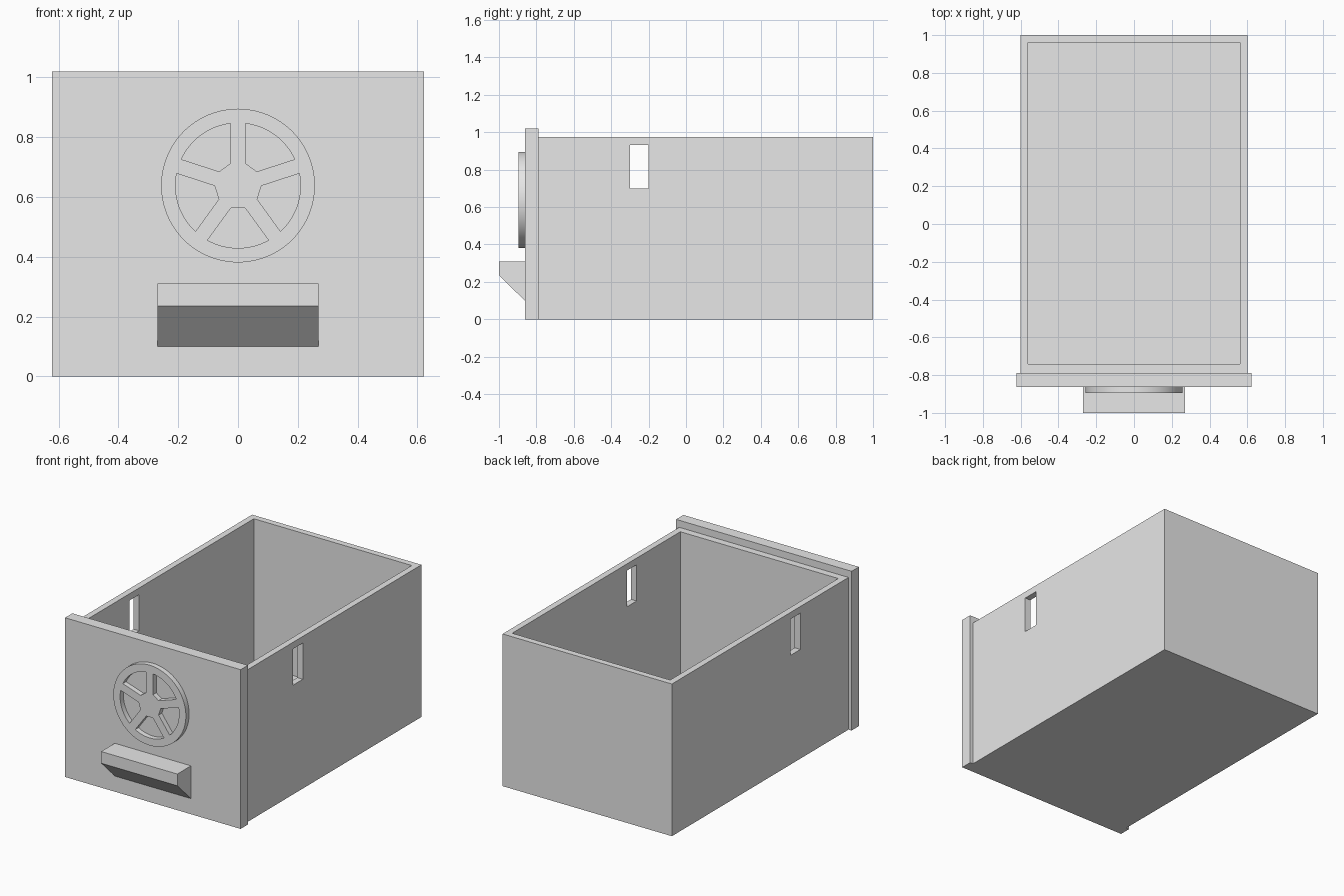
import bpy, bmesh
from math import sin, cos, pi, radians, asin
from mathutils import Vector

cube = bpy.data.objects.get("Cube")
if cube:
    bpy.data.objects.remove(cube, do_unlink=True)

grey = bpy.data.materials.new("plain grey")
grey.use_nodes = True
grey.diffuse_color = (0.8, 0.8, 0.8, 1)
grey.node_tree.nodes["Principled BSDF"].inputs["Base Color"].default_value = (0.8, 0.8, 0.8, 1)


def prism(name, points, extrude):
    """Solid made by pushing a flat outline along a vector."""
    bm = bmesh.new()
    face = bm.faces.new([bm.verts.new(p) for p in points])
    new = bmesh.ops.extrude_face_region(bm, geom=[face])["geom"]
    bmesh.ops.translate(bm, vec=Vector(extrude),
                        verts=[v for v in new if isinstance(v, bmesh.types.BMVert)])
    bmesh.ops.recalc_face_normals(bm, faces=bm.faces)
    mesh = bpy.data.meshes.new(name)
    bm.to_mesh(mesh)
    bm.free()
    mesh.materials.append(grey)
    obj = bpy.data.objects.new(name, mesh)
    bpy.context.collection.objects.link(obj)
    return obj


def box(name, x0, x1, y0, y1, z0, z1):
    outline = [(x0, y0, z0), (x1, y0, z0), (x1, y1, z0), (x0, y1, z0)]
    return prism(name, outline, (0, 0, z1 - z0))


def select(obj):
    bpy.ops.object.select_all(action='DESELECT')
    obj.select_set(True)
    bpy.context.view_layer.objects.active = obj


def cut(obj, cutter):
    """Subtract the cutter, then discard it."""
    cutter.hide_render = True
    mod = obj.modifiers.new("cut", 'BOOLEAN')
    mod.operation = 'DIFFERENCE'
    mod.solver = 'EXACT'
    mod.object = cutter
    select(obj)
    bpy.ops.object.modifier_apply(modifier=mod.name)
    bpy.data.objects.remove(cutter, do_unlink=True)


PLATE_FRONT, PLATE_BACK = -0.862, -0.788

# Open-topped drawer box with a slot through both side walls
drawer = box("drawer_box", -0.6, 0.6, PLATE_BACK, 1, 0, 0.975)
cut(drawer, box("hollow_cutter", -0.56, 0.56, -0.742, 0.96, 0.045, 1.2))
cut(drawer, box("slot_cutter", -0.8, 0.8, -0.3, -0.2, 0.7, 0.932))

# Front plate, a little wider and taller than the box
box("front_plate", -0.622, 0.622, PLATE_FRONT, PLATE_BACK, 0, 1.02)

# Wedge-shaped handle
profile = [(PLATE_FRONT, 0.31), (-1, 0.31), (-1, 0.235), (PLATE_FRONT, 0.1)]
prism("handle", [(-0.27, y, z) for y, z in profile], (0.54, 0, 0))

# Five-spoked wheel emblem
WHEEL_Z, RADIUS, OPENING, HUB, SPOKE = 0.638, 0.257, 0.209, 0.075, 0.025
STEPS = 96
rim = [(RADIUS * cos(2 * pi * i / STEPS), PLATE_FRONT, WHEEL_Z + RADIUS * sin(2 * pi * i / STEPS))
       for i in range(STEPS)]
wheel = prism("wheel_emblem", rim, (0, -0.033, 0))

half = radians(36)
edge = half - asin(SPOKE / OPENING)              # half angle of the outer arc
along = (HUB - SPOKE * sin(half)) / cos(half)    # inner corner along a spoke
side = along * sin(half) - SPOKE * cos(half)
for k in range(5):
    turn = radians(-90 + 72 * k)
    shape = [(HUB, -side)]
    shape += [(OPENING * cos(a), OPENING * sin(a))
              for a in (edge * (i / 8 - 1) for i in range(17))]
    shape.append((HUB, side))
    outline = [(u * cos(turn) - v * sin(turn), -0.84,
                WHEEL_Z + u * sin(turn) + v * cos(turn)) for u, v in shape]
    cut(wheel, prism("opening_cutter", outline, (0, -0.1, 0)))
select(wheel)
bpy.ops.object.shade_smooth_by_angle(angle=radians(30))
